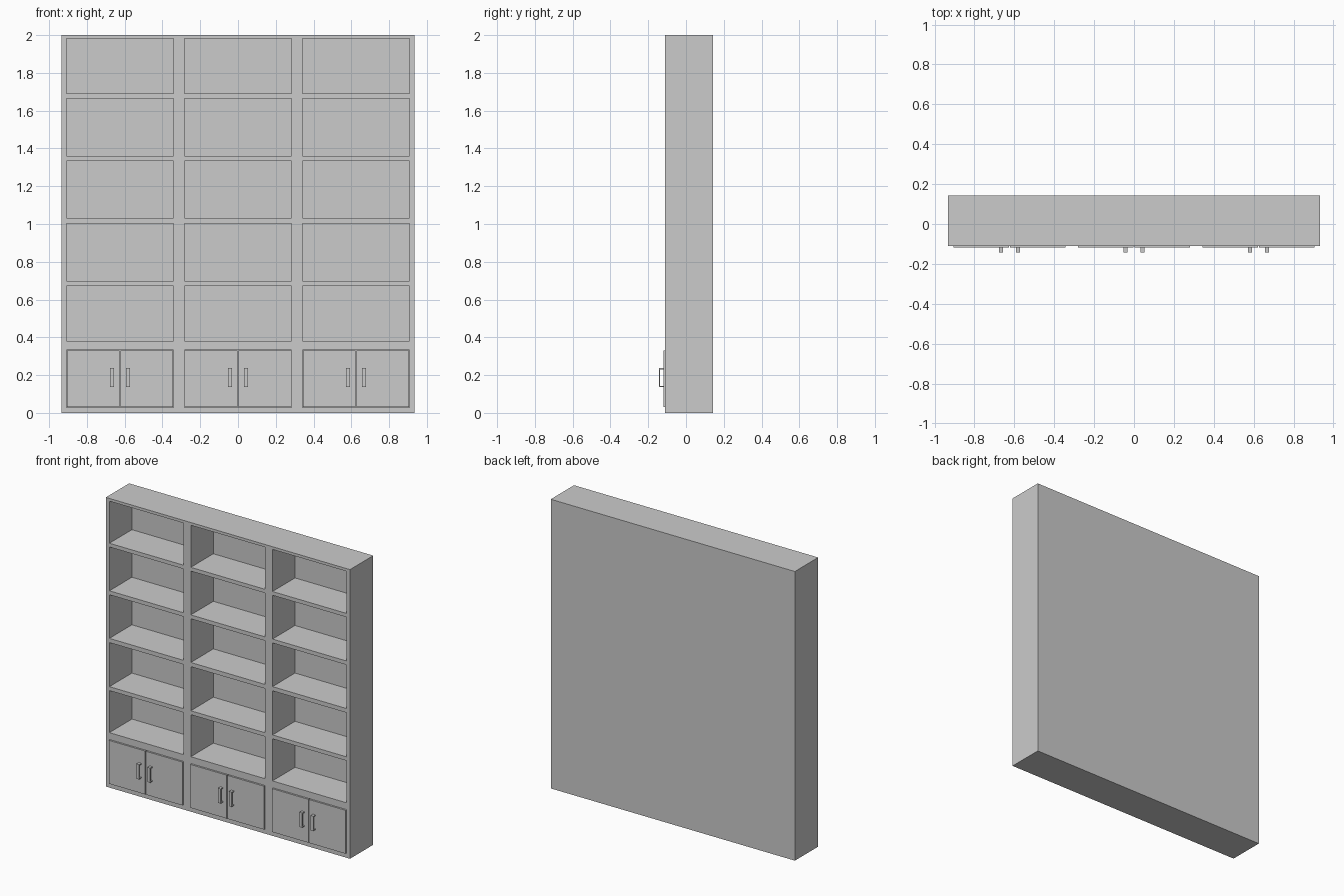
import bpy, bmesh

if "Cube" in bpy.data.objects:
    bpy.data.objects.remove(bpy.data.objects["Cube"])

FRONT, BACK, POCKET = -0.11, 0.144, 0.136      # case front, case back, face of back panel
XS = [-0.934, -0.907, -0.341, -0.284, 0.284, 0.341, 0.907, 0.934]
ZS = [0, 0.029, 0.333, 0.38, 0.671, 0.698, 1.003, 1.032, 1.334,
      1.361, 1.664, 1.69, 1.981, 2.0]


def finish(bm, name):
    bmesh.ops.remove_doubles(bm, verts=bm.verts, dist=1e-5)
    bmesh.ops.recalc_face_normals(bm, faces=bm.faces)
    mesh = bpy.data.meshes.new(name)
    bm.to_mesh(mesh)
    bm.free()
    obj = bpy.data.objects.new(name, mesh)
    bpy.context.collection.objects.link(obj)
    return obj


def quad(bm, *pts):
    bm.faces.new([bm.verts.new(p) for p in pts])


def tube(bm, x0, x1, z0, z1, y0, y1):
    # four walls running in depth, closed at y1
    ring = [(x0, z0), (x1, z0), (x1, z1), (x0, z1)]
    for (ax, az), (bx, bz) in zip(ring, ring[1:] + ring[:1]):
        quad(bm, (ax, y0, az), (bx, y0, bz), (bx, y1, bz), (ax, y1, az))
    quad(bm, *[(x, y1, z) for x, z in ring])


# Case: face frame with a pocket in every odd cell, shelves and dividers in between
bm = bmesh.new()
for i, (x0, x1) in enumerate(zip(XS, XS[1:])):
    for j, (z0, z1) in enumerate(zip(ZS, ZS[1:])):
        if i % 2 and j % 2:
            tube(bm, x0, x1, z0, z1, FRONT, POCKET)
        else:
            quad(bm, (x0, FRONT, z0), (x1, FRONT, z0), (x1, FRONT, z1), (x0, FRONT, z1))
tube(bm, XS[0], XS[-1], ZS[0], ZS[-1], FRONT, BACK)
finish(bm, "bookcase_frame")


def door(name, x0, x1):
    bm = bmesh.new()
    z0, z1, y0, y1 = 0.031, 0.331, -0.119, -0.1
    tube(bm, x0, x1, z0, z1, y0, y1)
    quad(bm, (x0, y0, z0), (x1, y0, z0), (x1, y0, z1), (x0, y0, z1))
    finish(bm, name)


def handle(name, x, width=0.021):
    # C-shaped bracket profile in the y-z plane, extruded sideways
    t, y0, y1, z0, z1 = 0.007, -0.144, -0.118, 0.136, 0.238
    prof = [(y1, z0), (y0, z0), (y0, z1), (y1, z1),
            (y1, z1 - t), (y0 + t, z1 - t), (y0 + t, z0 + t), (y1, z0 + t)]
    bm = bmesh.new()
    face = bm.faces.new([bm.verts.new((x - width / 2, y, z)) for y, z in prof])
    ext = bmesh.ops.extrude_face_region(bm, geom=[face], use_keep_orig=True)
    verts = [v for v in ext["geom"] if isinstance(v, bmesh.types.BMVert)]
    bmesh.ops.translate(bm, verts=verts, vec=(width, 0, 0))
    finish(bm, name)


# Pairs of cupboard doors with handles either side of the gap
for k, col in enumerate((1, 3, 5), 1):
    left, right = XS[col], XS[col + 1]
    mid = (left + right) / 2
    door(f"door_left_{k}", left + 0.002, mid - 0.003)
    door(f"door_right_{k}", mid + 0.003, right - 0.002)
    handle(f"handle_left_{k}", mid - 0.0425)
    handle(f"handle_right_{k}", mid + 0.0425)
